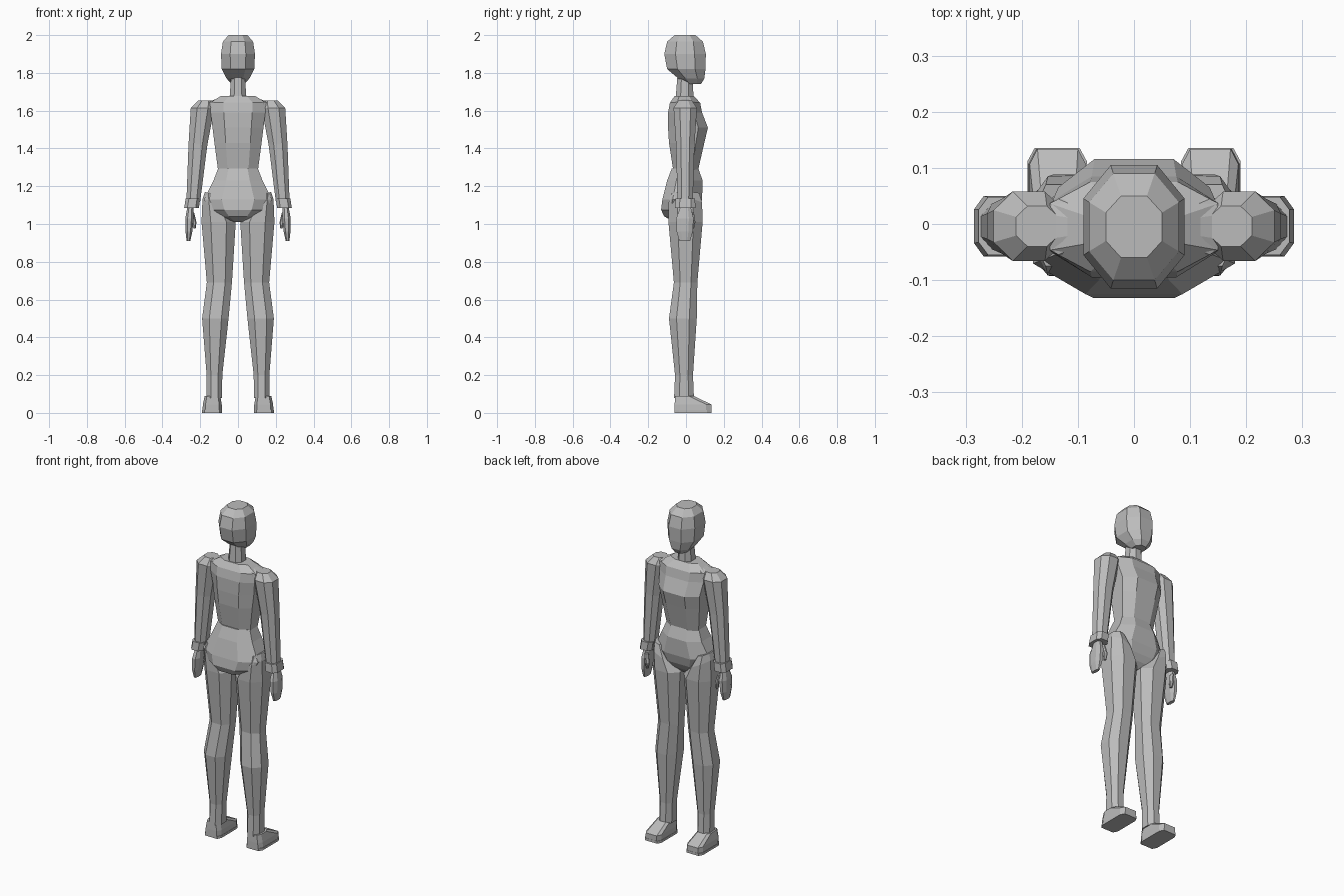
import bpy
import bmesh

if "Cube" in bpy.data.objects:
    bpy.data.objects.remove(bpy.data.objects["Cube"])

grey = bpy.data.materials.new("clay grey")
grey.use_nodes = True
COLOR = (0.5, 0.5, 0.5, 1)
grey.diffuse_color = COLOR
grey.node_tree.nodes["Principled BSDF"].inputs["Base Color"].default_value = COLOR


def ring(x0, x1, y0, y1, z, cut, tilt):
    """Rectangle with cut corners; tilt raises z towards +x."""
    cx, dx = cut * (x1 - x0), cut * (y1 - y0)
    flat = [(x0 + cx, y0), (x1 - cx, y0), (x1, y0 + dx), (x1, y1 - dx),
            (x1 - cx, y1), (x0 + cx, y1), (x0, y1 - dx), (x0, y0 + dx)]
    mid = (x0 + x1) / 2
    return [(x, y, z + tilt * (x - mid)) for x, y in flat]


def loft(name, rings, cut=0.27, side=1):
    """Skin stacked rings (z, x0, x1, y0, y1[, tilt]); side=-1 mirrors in x."""
    bm = bmesh.new()
    loops = []
    for z, x0, x1, y0, y1, *tilt in rings:
        points = ring(x0, x1, y0, y1, z, cut, tilt[0] if tilt else 0)
        loops.append([bm.verts.new((side * x, y, h)) for x, y, h in points])
    for a, b in zip(loops, loops[1:]):
        for i in range(8):
            j = (i + 1) % 8
            bm.faces.new((a[i], a[j], b[j], b[i]))
    bm.faces.new(loops[0])
    bm.faces.new(loops[-1])
    bmesh.ops.recalc_face_normals(bm, faces=bm.faces)
    mesh = bpy.data.meshes.new(name)
    bm.to_mesh(mesh)
    bm.free()
    mesh.materials.append(grey)
    obj = bpy.data.objects.new(name, mesh)
    bpy.context.collection.objects.link(obj)
    return obj


def centred(rows):
    """Rows of (z, half width, y0, y1) as full rings."""
    return [(z, -w, w, y0, y1) for z, w, y0, y1 in rows]


# Head and neck
loft("head", centred([
    (2.0, .05, -.06, .05), (1.965, .08, -.1, .09), (1.9, .09, -.115, .105),
    (1.82, .086, -.1, .103), (1.77, .06, -.04, .097), (1.742, .035, 0, .08)]))
loft("neck", centred([(1.79, .036, -.045, .035), (1.66, .045, -.055, .04)]))

# Torso and pelvis
loft("torso", centred([
    (1.678, .09, -.06, .04), (1.642, .15, -.085, .075), (1.59, .145, -.095, .085),
    (1.51, .135, -.095, .116), (1.43, .125, -.09, .097), (1.28, .105, -.067, .063)]), .24)
loft("pelvis", centred([
    (1.295, .105, -.075, .065), (1.23, .13, -.1, .088), (1.13, .18, -.125, .085),
    (1.075, .15, -.132, .07), (1.04, .1, -.115, .05), (1.01, .03, -.06, .02)]), .26)

for label, side in (("left", 1), ("right", -1)):
    # Leg with a raised outer hip
    loft(label + "_leg", [
        (1.16, .11, .175, -.075, .07, .3), (1.1, .06, .188, -.092, .085, .5),
        (1.01, .012, .193, -.093, .088), (.69, .032, .165, -.064, .06),
        (.5, .05, .19, -.09, .057), (.2, .083, .166, -.058, .037),
        (.08, .085, .166, -.063, .042)], side=side)

    # Foot: sole, then a wedge sloping down to the toe
    loft(label + "_sole", [(0, .084, .19, -.06, .135), (.014, .084, .19, -.06, .135)],
         .12, side)
    foot = loft(label + "_foot", [
        (.012, .086, .188, -.06, .134), (.045, .086, .186, -.06, .134),
        (.09, .094, .176, -.058, .13)], .14, side)
    for v in foot.data.vertices:
        if v.co.z > .08 and v.co.y > 0:
            v.co.y -= .09
    # Arm from the rounded shoulder to the wrist
    loft(label + "_arm", [
        (1.653, .135, .21, -.04, .032), (1.615, .125, .25, -.066, .058),
        (1.42, .162, .262, -.053, .045), (1.12, .2, .273, -.045, .036)], side=side)
    # Wedge joining the shoulder to the collar
    loft(label + "_shoulder", [
        (1.668, .06, .1, -.035, .025), (1.645, .07, .16, -.055, .045),
        (1.6, .07, .16, -.055, .045)], side=side)
    loft(label + "_cuff", [
        (1.135, .2, .277, -.055, .048), (1.085, .207, .285, -.058, .05)],
        .22, side)
    # Hand and thumb
    loft(label + "_hand", [
        (1.09, .236, .268, -.03, .025), (1.03, .234, .279, -.052, .04),
        (.96, .242, .278, -.05, .036), (.91, .252, .272, -.035, .022)], side=side)
    loft(label + "_thumb", [
        (1.06, .232, .25, .015, .042), (1.01, .22, .241, .022, .05),
        (.975, .224, .236, .025, .042)], side=side)
